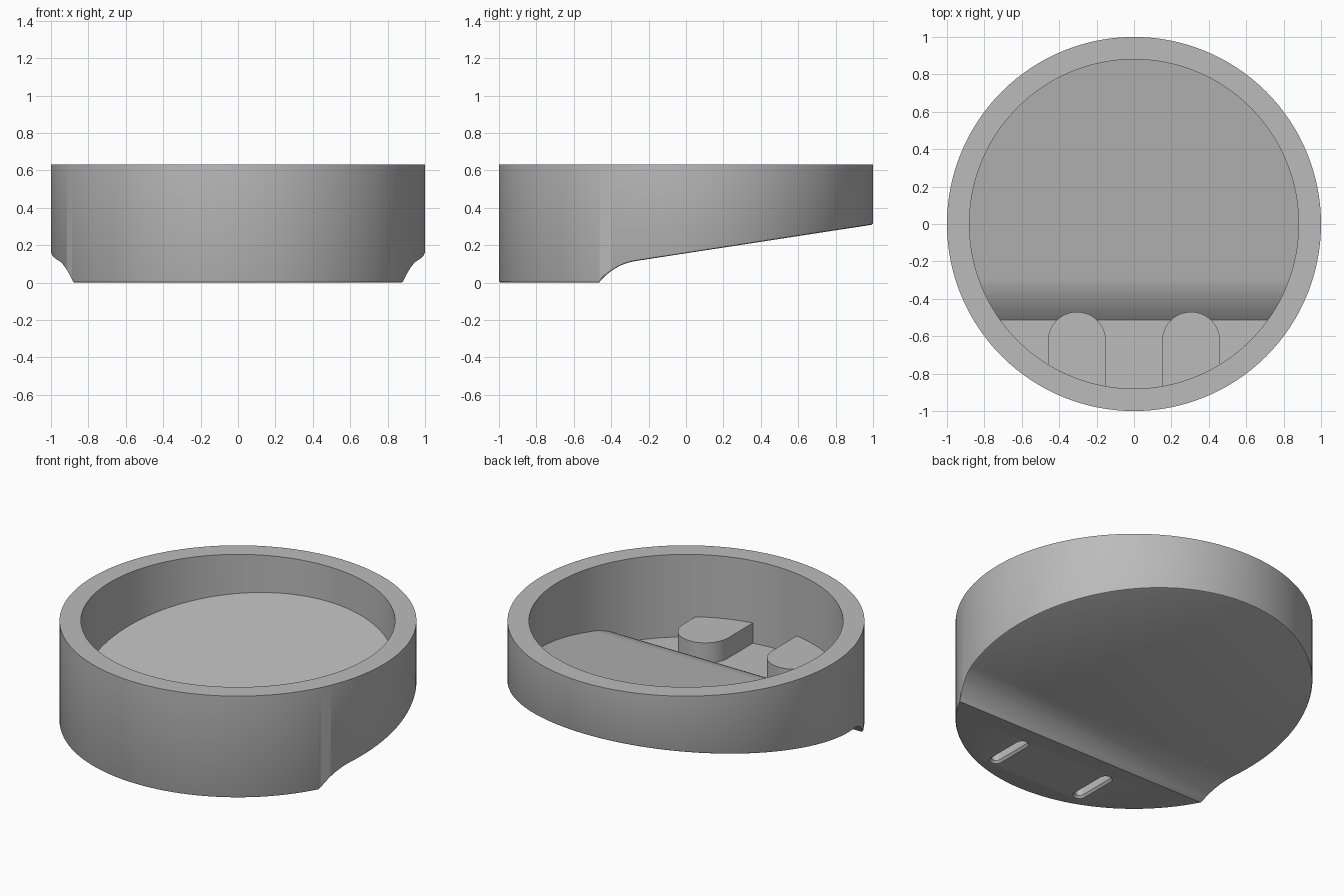
import bpy, bmesh, math

if "Cube" in bpy.data.objects:
    bpy.data.objects.remove(bpy.data.objects["Cube"])

R_OUT, R_IN, TOP, FILLET = 1.0, 0.88, 0.63, 0.01
PAD_X, PAD_Y, PAD_R, PAD_TOP = 0.305, -0.625, 0.155, 0.245

grey = bpy.data.materials.new("light grey")
grey.diffuse_color = (0.5, 0.5, 0.5, 1)
grey.use_nodes = True
grey.node_tree.nodes["Principled BSDF"].inputs["Base Color"].default_value = grey.diffuse_color


def bezier(a, c, b, t0, n):
    """Points on a quadratic curve from t0 to 1."""
    pts = []
    for i in range(n + 1):
        t = t0 + (1 - t0) * i / n
        pts.append(tuple((1 - t) ** 2 * p + 2 * t * (1 - t) * q + t * t * r
                         for p, q, r in zip(a, c, b)))
    return pts


def height(profile, y):
    for (y0, z0), (y1, z1) in zip(profile, profile[1:]):
        if y <= y1:
            return z0 + (z1 - z0) * (y - y0) / (y1 - y0)
    return profile[-1][1]


def finish(name, bm):
    bmesh.ops.recalc_face_normals(bm, faces=bm.faces[:])
    me = bpy.data.meshes.new(name)
    bm.to_mesh(me)
    bm.free()
    me.materials.append(grey)
    ob = bpy.data.objects.new(name, me)
    bpy.context.collection.objects.link(ob)
    return ob


# Side profiles (y, z) of the underside and of the inner floor
under = [(-1, 0)] + bezier((-.465, 0), (-.385, .097), (-.27, .115), 0, 10) + [(1, .31)]
floor = [(-1, .12)] + bezier((-.558, .076), (-.425, .2127), (-.288, .2336), .172, 10) + [(1, .4314)]

# Angles of the right half circle, with extra ones where the profiles bend
R_UNDER = R_OUT - FILLET
angles = {round(-math.pi / 2 + math.pi * i / 64, 4) for i in range(65)}
for prof, r in ((under, R_UNDER), (floor, R_IN)):
    angles |= {round(math.asin(y / r), 4) for y, z in prof[1:-1]}
angles = sorted(angles)
N = len(angles)


def ring(bm, r, zfun):
    """Closed ring: right side front to back, then left side back to front."""
    right = [(r * math.cos(a), r * math.sin(a)) for a in angles]
    pts = right + [(-x, y) for x, y in right[-2:0:-1]]
    return [bm.verts.new((x, y, zfun(y))) for x, y in pts]


def bridge(bm, a, b):
    for i in range(len(a)):
        j = (i + 1) % len(a)
        bm.faces.new((a[i], a[j], b[j], b[i]))


def strips(bm, loop):
    """Fill a ring with strips running across from right to left."""
    for i in range(N - 1):
        quad = [loop[i], loop[i + 1], loop[-(i + 1)], loop[-i]]
        bm.faces.new(list(dict.fromkeys(quad)))


# Dish body: underside, rounded lower edge, outer wall, rim, inner wall, floor
bm = bmesh.new()
rings = [
    ring(bm, R_UNDER, lambda y: height(under, y)),
    ring(bm, R_OUT - FILLET * 0.3, lambda y: height(under, y) + FILLET * 0.3),
    ring(bm, R_OUT, lambda y: height(under, y) + FILLET),
    ring(bm, R_OUT, lambda y: TOP),
    ring(bm, R_IN, lambda y: TOP),
    ring(bm, R_IN, lambda y: height(floor, y)),
]
for a, b in zip(rings, rings[1:]):
    bridge(bm, a, b)
strips(bm, rings[0])
strips(bm, rings[-1])
body = finish("dish_body", bm)


def prism(bm, layers):
    """Solid through stacked outlines of equal point count: (points, z)."""
    loops = [[bm.verts.new((x, y, z)) for x, y in pts] for pts, z in layers]
    for a, b in zip(loops, loops[1:]):
        bridge(bm, a, b)
    bm.faces.new(loops[0])
    bm.faces.new(loops[-1])


def stadium(cx, cy, half, r, n=10):
    pts = []
    for s, start in ((1, 0), (-1, math.pi)):
        for i in range(n + 1):
            a = start + math.pi * i / n
            pts.append((cx + r * math.cos(a), cy + s * half + r * math.sin(a)))
    return pts


solids, cutters = [body], []
for side, sx in (("right", 1), ("left", -1)):
    cx = sx * PAD_X
    # Raised pad: round at the back, running into the front wall
    outline = [(cx + PAD_R * math.cos(math.pi * i / 24),
                PAD_Y + PAD_R * math.sin(math.pi * i / 24)) for i in range(25)]
    for i in range(9):
        x = cx - PAD_R + 2 * PAD_R * i / 8
        outline.append((x, -math.sqrt(0.91 ** 2 - x * x)))
    bm = bmesh.new()
    prism(bm, [(outline, 0.1), (outline, PAD_TOP)])
    solids.append(finish(side + "_pad", bm))
    # Slot cutter with a chamfered mouth
    bm = bmesh.new()
    wide, narrow = stadium(cx, -.725, .114, .039), stadium(cx, -.725, .114, .027)
    prism(bm, [(wide, -.02), (wide, 0.001), (narrow, .014), (narrow, .17)])
    cut = finish(side + "_slot_cutter", bm)
    cut.hide_render = True
    cutters.append((side, cut))

# Cut the slots through the floor and into the pads
for ob in solids:
    for side, cut in cutters:
        if ob is body or ob.name.startswith(side):
            mod = ob.modifiers.new("slot", 'BOOLEAN')
            mod.object = cut
            mod.operation = 'DIFFERENCE'
            mod.solver = 'EXACT'
    bpy.ops.object.select_all(action='DESELECT')
    ob.select_set(True)
    bpy.context.view_layer.objects.active = ob
    for mod in list(ob.modifiers):
        bpy.ops.object.modifier_apply(modifier=mod.name)
    bpy.ops.object.shade_smooth_by_angle(angle=math.radians(30))
for side, cut in cutters:
    bpy.data.objects.remove(cut)
